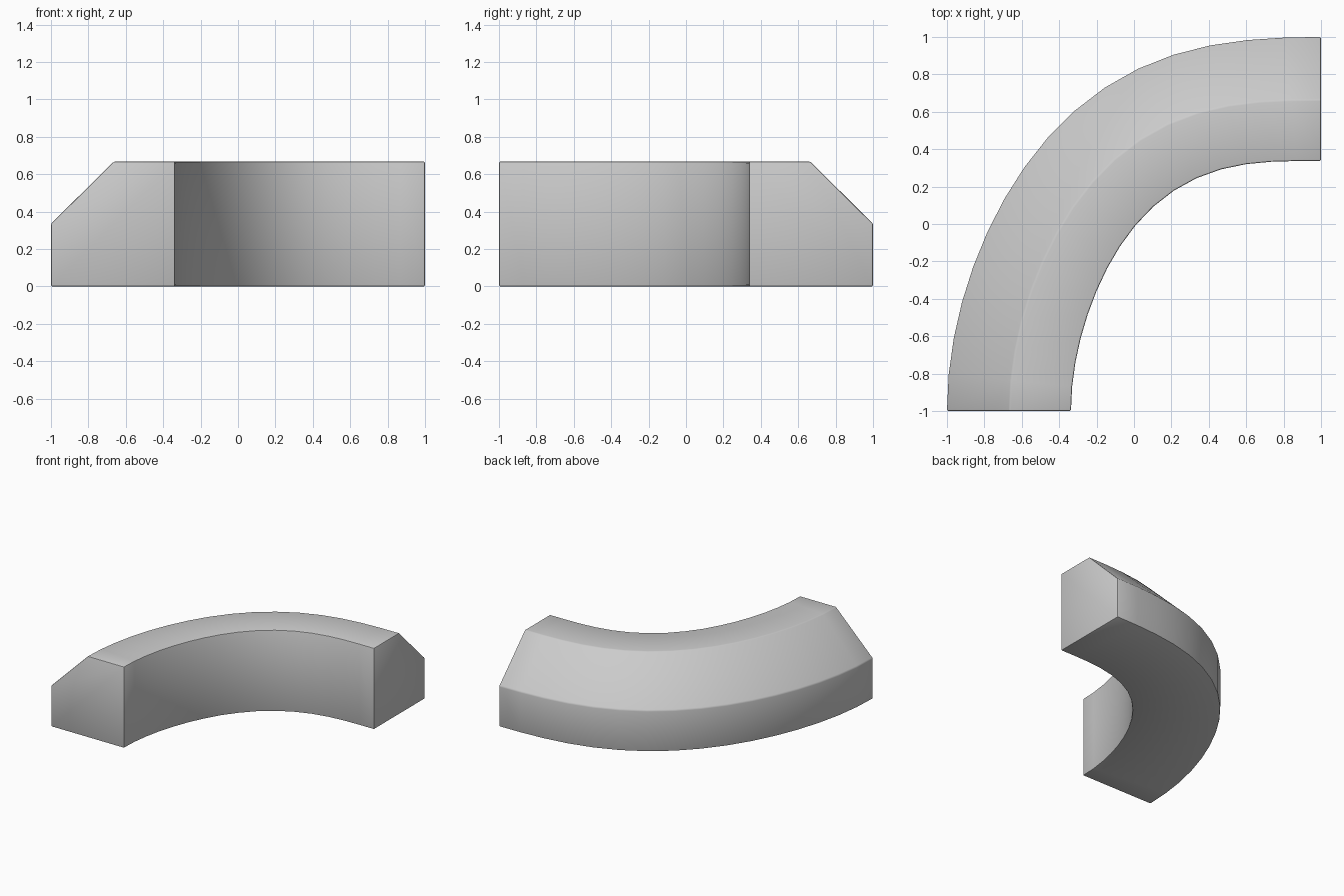
import bpy, bmesh, math

if "Cube" in bpy.data.objects:
    bpy.data.objects.remove(bpy.data.objects["Cube"])

SEGMENTS = 16
CENTRE = (1.0, -1.0)
# Cross-section: radius from the corner, height
PROFILE = [(1.337, 0.0), (2.0, 0.0), (2.0, 0.335), (1.665, 0.667), (1.337, 0.667)]


def bulge(u):
    # The sweep is fuller than a true quarter circle, mostly past its middle
    return 0.08 * math.sin(math.pi * u ** 1.45) ** 2


# Sweep the chamfered section along the bend
bm = bmesh.new()
rings = []
for i in range(SEGMENTS + 1):
    u = i / SEGMENTS
    a = u * math.pi / 2
    rings.append([bm.verts.new((CENTRE[0] - (r + bulge(u)) * math.cos(a),
                                CENTRE[1] + (r + bulge(u)) * math.sin(a), z))
                  for r, z in PROFILE])
n = len(PROFILE)
for r0, r1 in zip(rings, rings[1:]):
    for j in range(n):
        k = (j + 1) % n
        bm.faces.new((r0[j], r0[k], r1[k], r1[j]))

# Flat end caps
bm.faces.new(rings[0])
bm.faces.new(rings[-1])
bmesh.ops.recalc_face_normals(bm, faces=bm.faces[:])

mesh = bpy.data.meshes.new("curved_curb")
bm.to_mesh(mesh)
bm.free()
curb = bpy.data.objects.new("curved_curb", mesh)
bpy.context.collection.objects.link(curb)
bpy.context.view_layer.objects.active = curb
curb.select_set(True)

# Slightly eased edges, smooth along the bend
bevel = curb.modifiers.new("eased_edges", 'BEVEL')
bevel.width = 0.008
bevel.segments = 2
bevel.limit_method = 'ANGLE'
bevel.angle_limit = math.radians(30)
bpy.ops.object.modifier_apply(modifier=bevel.name)
bpy.ops.object.shade_smooth_by_angle(angle=math.radians(30))
